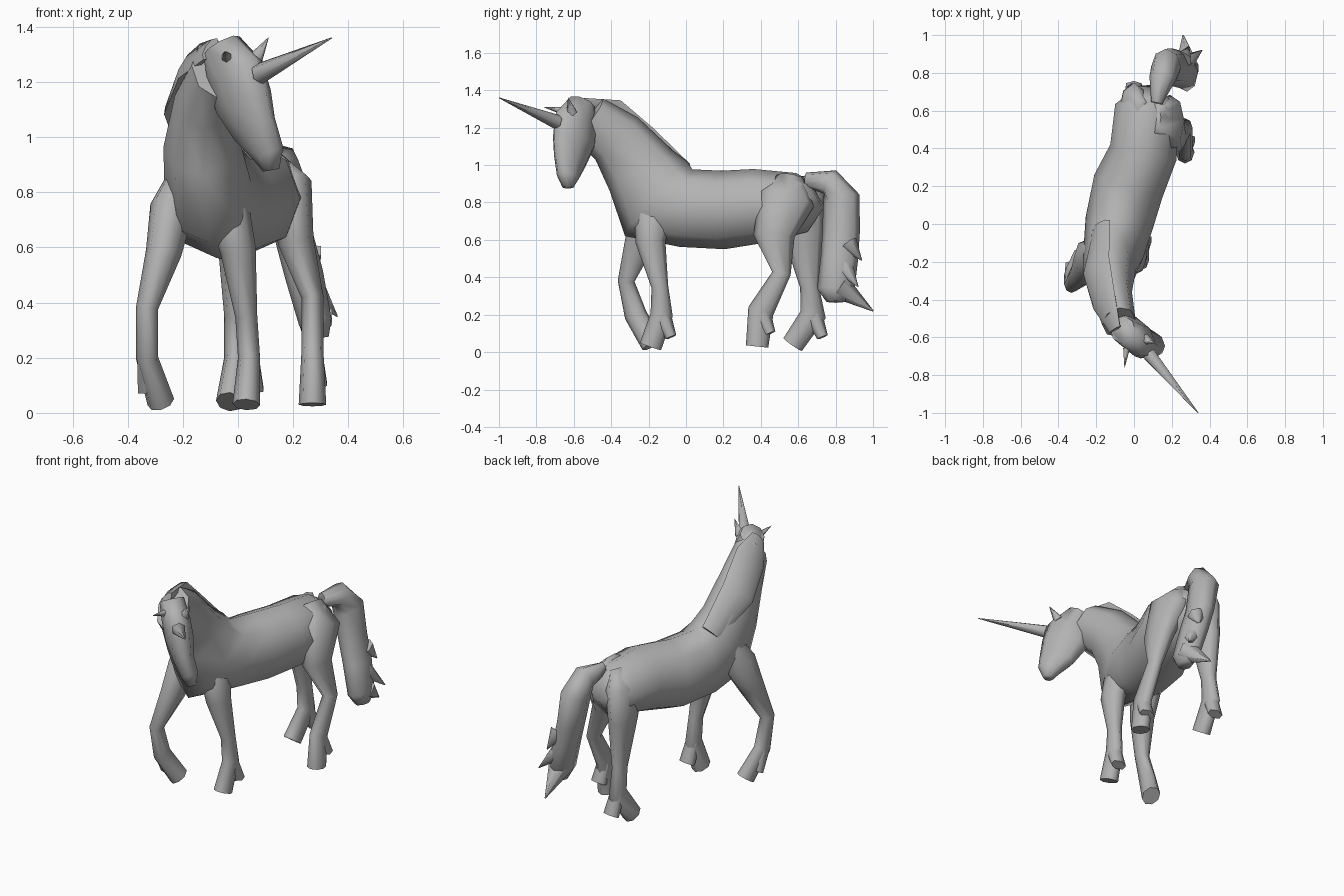
import bpy, bmesh, math
from mathutils import Vector

default_cube = bpy.data.objects.get("Cube")
if default_cube:
    bpy.data.objects.remove(default_cube, do_unlink=True)

coat_colour = (.45, .45, .45, 1)
coat = bpy.data.materials.new("coat_grey")
coat.use_nodes = True
coat.diffuse_color = coat_colour
coat.node_tree.nodes["Principled BSDF"].inputs["Base Color"].default_value = coat_colour


def tube(name, joints, depths, widths, side=(1, 0, 0), sides=8):
    """Skin oval rings along joints; widths are measured along the side direction."""
    joints = [Vector(joint) for joint in joints]
    last = len(joints) - 1
    bm = bmesh.new()
    rings = []
    for index, (centre, depth, width) in enumerate(zip(joints, depths, widths)):
        before, after = joints[max(index - 1, 0)], joints[min(index + 1, last)]
        tangent = (after - before).normalized()
        across = Vector(side)
        across = (across - tangent * across.dot(tangent)).normalized()
        outward = tangent.cross(across)
        ring = []
        for step in range(sides):
            angle = math.tau * step / sides
            offset = outward * depth * math.cos(angle) + across * width * math.sin(angle)
            ring.append(bm.verts.new(centre + offset))
        rings.append(ring)
    for lower, upper in zip(rings, rings[1:]):
        for step in range(sides):
            following = (step + 1) % sides
            bm.faces.new((lower[step], lower[following], upper[following], upper[step]))
    bm.faces.new(rings[0])
    bm.faces.new(rings[-1])
    bmesh.ops.recalc_face_normals(bm, faces=bm.faces)
    mesh = bpy.data.meshes.new(name)
    bm.to_mesh(mesh)
    bm.free()
    mesh.materials.append(coat)
    part = bpy.data.objects.new(name, mesh)
    bpy.context.collection.objects.link(part)
    bpy.ops.object.select_all(action='DESELECT')
    part.select_set(True)
    bpy.context.view_layer.objects.active = part
    bpy.ops.object.shade_smooth_by_angle(angle=math.radians(75))


def spike(name, base, tip, radius, side=(1, 0, 0)):
    """Pointed cone from base to tip."""
    sizes = (radius, radius / 20)
    tube(name, (base, tip), sizes, sizes, side, sides=6)


# Trunk rising into the neck, from rump to poll
tube("body",
     joints=[(.08, .7, .84), (.07, .62, .8), (.05, .38, .78), (-.03, .2, .76), (-.08, 0, .77),
             (-.11, -.16, .82), (-.13, -.24, .97), (-.12, -.37, 1.14), (-.08, -.52, 1.25)],
     depths=[.08, .16, .2, .21, .21, .26, .2, .16, .13],
     widths=[.08, .17, .18, .19, .18, .16, .14, .11, .09])

# Mane lying over one side of the neck
tube("mane",
     joints=[(-.1, -.56, 1.32), (-.16, -.4, 1.28), (-.2, -.22, 1.14), (-.17, 0, .97)],
     depths=[.02, .03, .03, .02],
     widths=[.05, .1, .1, .06],
     side=(-.6, 0, -.8))

# Head turned to one side, with horn and ears
head_side = (.8, .6, 0)
tube("head",
     joints=[(-.06, -.56, 1.33), (-.01, -.59, 1.23), (.02, -.6, 1.13), (.06, -.62, 1.03),
             (.11, -.63, .94), (.12, -.63, .88)],
     depths=[.08, .14, .14, .11, .07, .03],
     widths=[.07, .08, .08, .06, .05, .03],
     side=head_side)
spike("horn", (.08, -.69, 1.23), (.34, -1, 1.36), .04, head_side)
spike("left_ear", (.06, -.61, 1.28), (.11, -.63, 1.36), .03, head_side)
spike("right_ear", (-.04, -.66, 1.29), (-.05, -.76, 1.31), .02)

# Legs from inside the trunk down to the toe, each with a hair tuft behind the fetlock
fore_depths = [.06, .11, .08, .045, .06, .06]
hind_depths = [.08, .15, .11, .05, .07, .06]
leg_widths = [.04, .08, .065, .04, .04, .05]
legs = {
    "left_foreleg": (fore_depths, [
        (-.08, -.12, .9), (-.04, -.17, .75), (0, -.19, .59), (.03, -.14, .35),
        (.04, -.13, .2), (.03, -.19, .03)]),
    "right_foreleg": (fore_depths, [
        (-.18, -.12, .92), (-.24, -.18, .74), (-.27, -.25, .58), (-.33, -.32, .38),
        (-.33, -.27, .2), (-.28, -.18, .04)]),
    "left_hind_leg": (hind_depths, [
        (.11, .56, .93), (.19, .54, .82), (.21, .47, .62), (.27, .51, .42),
        (.27, .4, .22), (.27, .38, .03)]),
    "right_hind_leg": (hind_depths, [
        (.05, .58, .92), (0, .6, .82), (-.01, .63, .63), (-.01, .66, .35),
        (-.01, .68, .2), (-.03, .57, .04)]),
}
for leg_name, (depths, joints) in legs.items():
    tube(leg_name, joints, depths, leg_widths)
    fetlock = Vector(joints[-2])
    tube(leg_name + "_tuft", (fetlock, fetlock + Vector((.01, .05, -.12))),
         depths=[.05, .03], widths=[.04, .05], sides=6)

# Tail with loose locks
tube("tail",
     joints=[(.12, .64, .92), (.15, .77, .91), (.17, .83, .82), (.2, .83, .65),
             (.24, .82, .5), (.28, .8, .33), (.29, .8, .27)],
     depths=[.04, .07, .1, .1, .1, .1, .05],
     widths=[.03, .07, .08, .07, .07, .06, .04])
spike("tail_tip", (.28, .82, .35), (.26, 1, .22), .07)
spike("tail_side_lock", (.27, .85, .45), (.36, .92, .35), .05, side=(0, 1, 0))
spike("tail_back_lock", (.26, .87, .58), (.29, .94, .49), .05)
